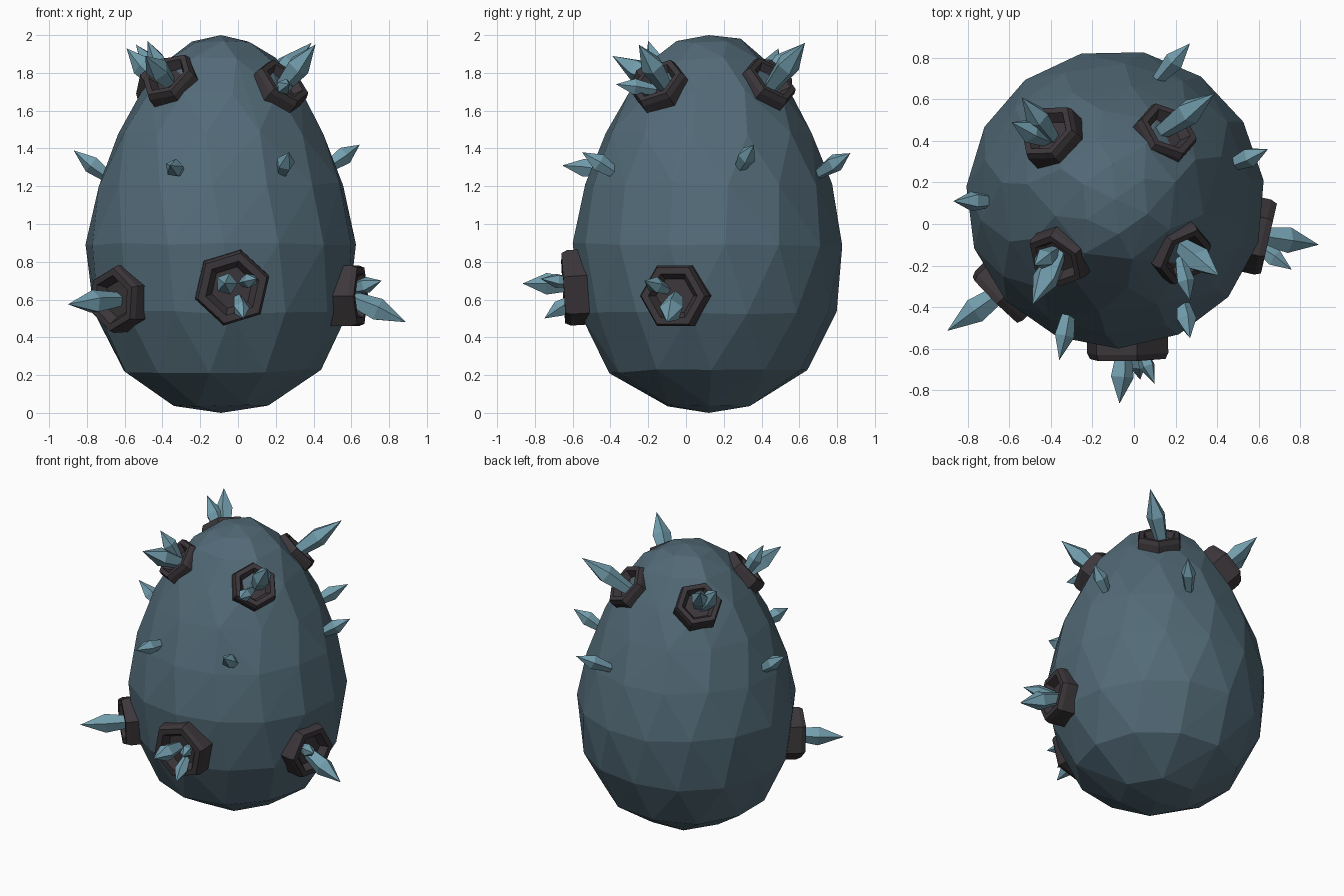
import bpy, bmesh, math, random
from mathutils import Vector, Matrix

random.seed(4)
cube = bpy.data.objects.get("Cube")
if cube:
    bpy.data.objects.remove(cube, do_unlink=True)


def material(name, rgb):
    m = bpy.data.materials.new(name)
    m.use_nodes = True
    m.diffuse_color = (*rgb, 1)
    bsdf = m.node_tree.nodes["Principled BSDF"]
    bsdf.inputs["Base Color"].default_value = (*rgb, 1)
    bsdf.inputs["Roughness"].default_value = 0.9
    return m


shell_blue = material("slate blue shell", (0.085, 0.145, 0.185))
rock_dark = material("dark rock", (0.045, 0.038, 0.043))
crystal_blue = material("pale blue crystal", (0.17, 0.34, 0.42))


def finish(name, bm, mat):
    bmesh.ops.recalc_face_normals(bm, faces=bm.faces)
    mesh = bpy.data.meshes.new(name)
    bm.to_mesh(mesh)
    bm.free()
    mesh.materials.append(mat)
    obj = bpy.data.objects.new(name, mesh)
    bpy.context.collection.objects.link(obj)
    return obj


def ring(bm, radius, z, sides, turn=0.0):
    return [bm.verts.new((radius * math.cos(turn + math.tau * i / sides),
                          radius * math.sin(turn + math.tau * i / sides), z))
            for i in range(sides)]


def lathe(sections, sides, turn=0.0):
    """Faceted closed solid through (radius, height) sections along local z."""
    bm = bmesh.new()
    rings = [ring(bm, r, z, sides, turn) for r, z in sections]
    for a, b in zip(rings, rings[1:]):
        for i in range(sides):
            j = (i + 1) % sides
            bm.faces.new((a[i], a[j], b[j], b[i]))
    bm.faces.new(rings[0])
    bm.faces.new(rings[-1])
    bmesh.ops.remove_doubles(bm, verts=bm.verts, dist=0.0005)
    return bm


def place(obj, origin, direction):
    turn = Vector(direction).to_track_quat('Z', 'Y').to_matrix().to_4x4()
    obj.matrix_world = Matrix.Translation(origin) @ turn


# Egg shell: staggered rings (radius, height, points) wrapped in facets
bm = bmesh.new()
profile = [(0.25, 0.045, 6), (0.53, 0.22, 11), (0.68, 0.53, 14), (0.72, 0.89, 15),
           (0.655, 1.21, 14), (0.55, 1.48, 12), (0.43, 1.70, 10),
           (0.3, 1.87, 8), (0.17, 1.97, 6)]
for k, (r, z, n) in enumerate(profile):
    for v in ring(bm, r, z, n, k * 0.6):
        v.co.z += random.uniform(-0.012, 0.012)
bm.verts.new((0, 0, 0))
bm.verts.new((0, 0, 2))
hull = bmesh.ops.convex_hull(bm, input=bm.verts)
loose = [v for v in bm.verts if not v.link_faces]
bmesh.ops.delete(bm, geom=loose, context='VERTS')
egg = finish("egg_shell", bm, shell_blue)
egg.location = (-0.09, 0.12, 0)


# Hexagonal rock sockets with a sunken middle
def socket(name, centre, normal, size, turn):
    bm = lathe([(size, -0.16), (size, -0.03), (size * 0.93, 0),
                (size * 0.72, 0), (size * 0.55, -0.05)], 6, turn)
    place(finish(name, bm, rock_dark), centre, normal)


sockets = {
    "front_lower": ((-0.03, -0.65, 0.66), (0.02, -1, -0.06), 0.205, 0.3),
    "right_lower": ((-0.67, -0.365, 0.6), (-0.7, -0.7, -0.05), 0.18, 0.4),
    "left_lower": ((0.65, -0.07, 0.62), (0.96, -0.22, 0.0), 0.185, 0.0),
    "front_right_upper": ((-0.38, -0.18, 1.79), (-0.5, -0.55, 0.65), 0.16, 0.2),
    "front_left_upper": ((0.25, -0.16, 1.76), (0.55, -0.45, 0.65), 0.16, 0.4),
    "back_right_upper": ((-0.42, 0.45, 1.78), (-0.5, 0.5, 0.65), 0.16, 0.1),
    "back_left_upper": ((0.17, 0.46, 1.77), (0.45, 0.55, 0.65), 0.16, 0.5),
}
for name, data in sockets.items():
    socket(name + "_socket", *data)


# Crystals: narrow root, wide waist, sharp tip
def crystal(name, root, tip, width):
    axis = Vector(tip) - Vector(root)
    length = axis.length
    bm = lathe([(width * 0.55, 0), (width, length * 0.55), (0, length)],
               5, random.uniform(0, 1))
    place(finish(name, bm, crystal_blue), root, axis)


clusters = {
    "front_lower": [((-0.05, -0.58, 0.68), (-0.07, -0.865, 0.685), 0.06),
                    ((0.0, -0.58, 0.61), (0.03, -0.75, 0.5), 0.045),
                    ((0.02, -0.58, 0.69), (0.1, -0.77, 0.71), 0.04)],
    "right_lower": [((-0.6, -0.3, 0.6), (-0.9, -0.515, 0.575), 0.065)],
    "left_lower": [((0.56, -0.05, 0.62), (0.89, -0.1, 0.48), 0.065),
                   ((0.58, -0.1, 0.65), (0.76, -0.22, 0.7), 0.045)],
    "front_right_upper": [((-0.35, -0.11, 1.73), (-0.49, -0.39, 1.89), 0.065),
                          ((-0.38, -0.13, 1.76), (-0.48, -0.2, 1.97), 0.05)],
    "front_left_upper": [((0.21, -0.09, 1.7), (0.41, -0.25, 1.95), 0.065),
                         ((0.22, -0.16, 1.71), (0.27, -0.37, 1.74), 0.045)],
    "back_right_upper": [((-0.38, 0.4, 1.73), (-0.54, 0.61, 1.95), 0.06),
                         ((-0.4, 0.4, 1.72), (-0.59, 0.49, 1.93), 0.06)],
    "back_left_upper": [((0.11, 0.43, 1.7), (0.39, 0.63, 1.96), 0.065)],
}
for name, shards in clusters.items():
    for i, (root, tip, width) in enumerate(shards):
        crystal(f"{name}_crystal_{i + 1}", root, tip, width)

# Loose shards around the middle of the shell
shards = [((-0.31, -0.4, 1.28), (-0.36, -0.655, 1.31)),
          ((0.23, -0.36, 1.26), (0.27, -0.55, 1.38)),
          ((0.46, 0.28, 1.29), (0.645, 0.36, 1.42)),
          ((0.11, 0.69, 1.26), (0.27, 0.87, 1.375)),
          ((-0.66, 0.11, 1.23), (-0.87, 0.11, 1.39))]
for i, (root, tip) in enumerate(shards):
    crystal(f"side_shard_{i + 1}", root, tip, 0.05)
